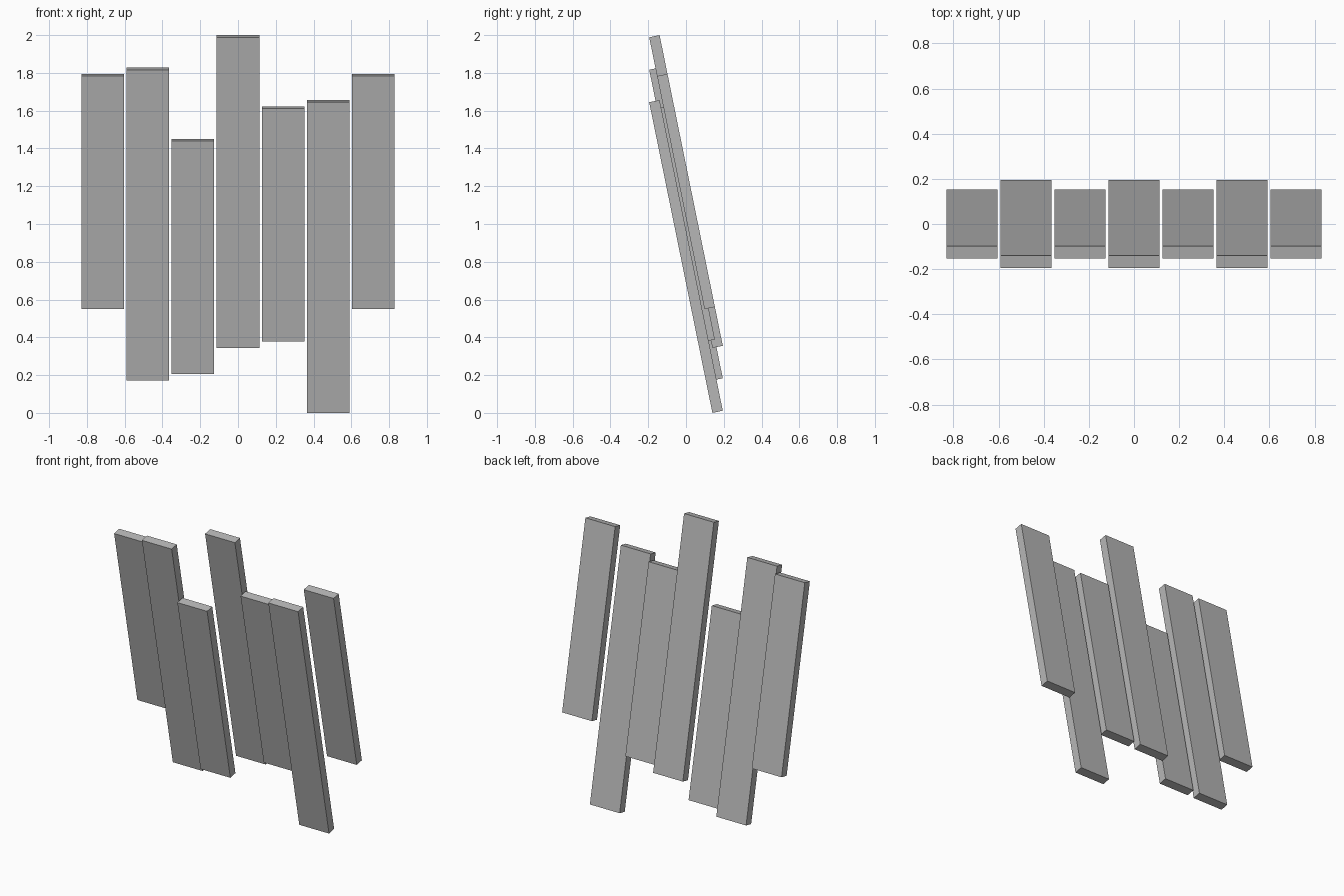
import bpy
import math

cube = bpy.data.objects.get("Cube")
if cube:
    bpy.data.objects.remove(cube, do_unlink=True)

# Single flat grey
grey = bpy.data.materials.new("plain_grey")
grey.use_nodes = True
GREY = (0.47, 0.47, 0.47, 1)
grey.diffuse_color = GREY
grey.node_tree.nodes["Principled BSDF"].inputs["Base Color"].default_value = GREY

TILT = math.radians(11.5)
WIDTH, THICKNESS = 0.225, 0.056
LONG, SHORT = 1.678, 1.259
PITCH = 0.239
LOW, MIDDLE, HIGH = 0.828, 1.0, 1.172


def add_plank(name, x, z, length):
    """Flat board whose upper end leans forward."""
    bpy.ops.mesh.primitive_cube_add(size=1, location=(x, 0, z), rotation=(TILT, 0, 0))
    plank = bpy.context.object
    plank.name = name
    plank.scale = (WIDTH, THICKNESS, length)
    bpy.ops.object.transform_apply(location=False, rotation=True, scale=True)
    plank.data.materials.append(grey)


# Row of planks, short and long in turn, at staggered heights
heights = [HIGH, MIDDLE, LOW, HIGH, MIDDLE, LOW, HIGH]
for i, z in enumerate(heights):
    add_plank(f"plank_{i + 1}", (i - 3) * PITCH, z, LONG if i % 2 else SHORT)
